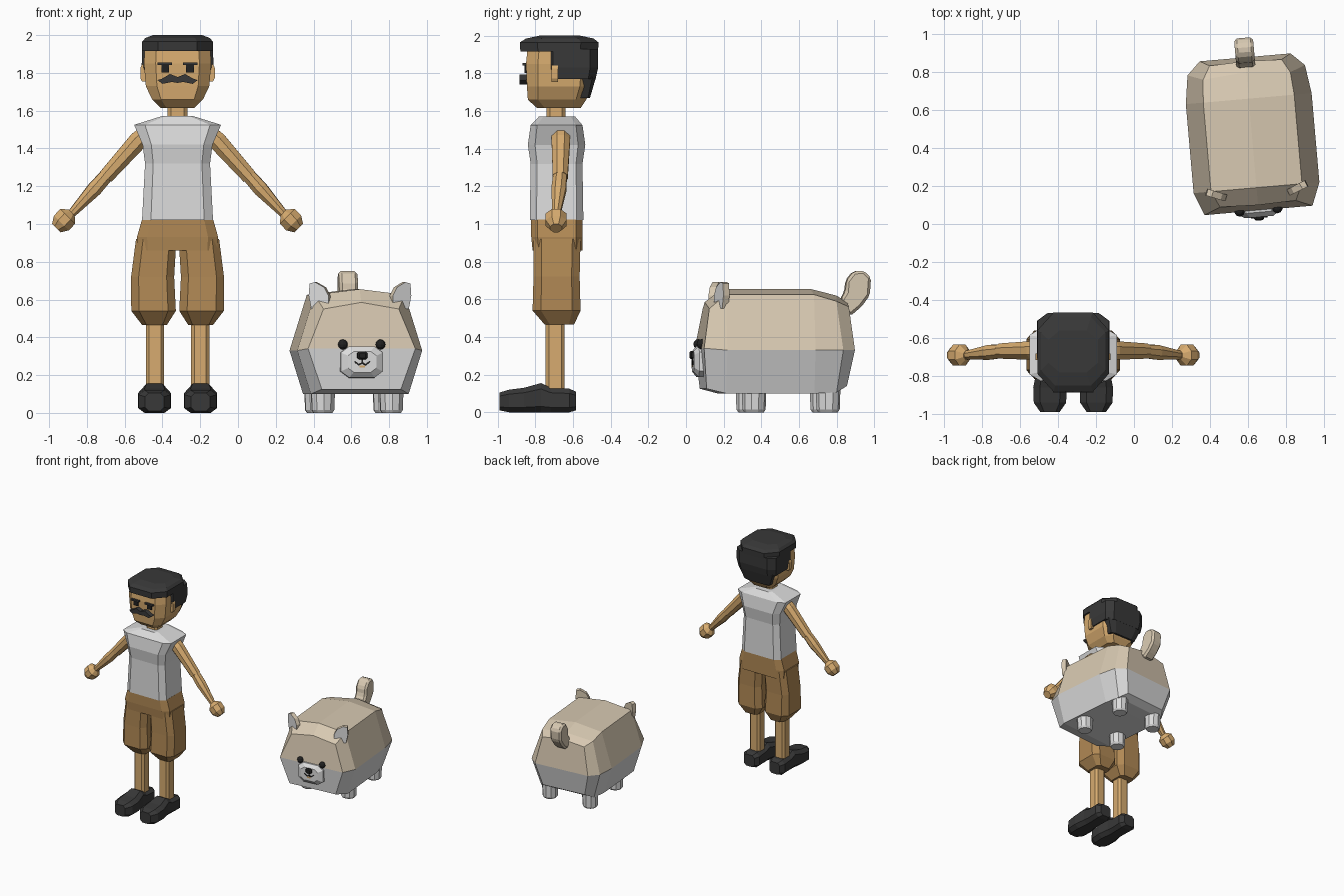
import bpy, bmesh, math
from mathutils import Vector

cube = bpy.data.objects.get("Cube")
if cube:
    bpy.data.objects.remove(cube, do_unlink=True)


def material(name, rgb):
    m = bpy.data.materials.new(name)
    m.use_nodes = True
    m.diffuse_color = (*rgb, 1)
    m.node_tree.nodes["Principled BSDF"].inputs["Base Color"].default_value = (*rgb, 1)
    return m


SKIN = material("tan skin", (0.68, 0.41, 0.16))
SHORTS = material("brown cloth", (0.44, 0.25, 0.09))
WHITE = material("off white", (0.72, 0.72, 0.72))
BEIGE = material("beige fur", (0.68, 0.58, 0.44))
DARK = material("charcoal", (0.04, 0.04, 0.04))
BLACK = material("black", (0.015, 0.015, 0.015))

MAN = Vector((-0.32, -0.69, 0))
DOG = Vector((0.62, 0.47, 0))
DOG_TURN = math.radians(5)


def finish(name, bm, mats, rule=None, bevel=0, dog=False):
    bmesh.ops.recalc_face_normals(bm, faces=bm.faces)
    if bevel:
        bmesh.ops.bevel(bm, geom=bm.edges[:], offset=bevel, segments=1, affect='EDGES')
    bm.normal_update()
    if rule:
        for f in bm.faces:
            f.material_index = rule(f)
    me = bpy.data.meshes.new(name)
    bm.to_mesh(me)
    bm.free()
    for m in mats:
        me.materials.append(m)
    ob = bpy.data.objects.new(name, me)
    bpy.context.collection.objects.link(ob)
    if dog:
        ob.location = DOG
        ob.rotation_euler.z = DOG_TURN
    return ob


def loft(name, rings, *mats, caps=None, **kw):
    """Skin a list of equal rings and close both ends."""
    bm = bmesh.new()
    vs = [[bm.verts.new(p) for p in r] for r in rings]
    n = len(rings[0])
    for a, b in zip(vs, vs[1:]):
        for i in range(n):
            j = (i + 1) % n
            bm.faces.new((a[i], a[j], b[j], b[i]))
    for end in (vs[0], vs[-1]):
        for cap in caps or [range(n)]:
            bm.faces.new([end[i] for i in cap])
    return finish(name, bm, mats, **kw)


def octagon(hu, hv, cu, cv):
    return [(hu, -hv + cv), (hu, hv - cv), (hu - cu, hv), (cu - hu, hv),
            (-hu, hv - cv), (-hu, cv - hv), (cu - hu, -hv), (hu - cu, -hv)]


def level(z, hx, y0, y1, x=MAN.x, cut=0.35):
    """Horizontal chamfered ring."""
    hy = (y1 - y0) / 2
    return [(x + u, (y0 + y1) / 2 + v, z) for u, v in octagon(hx, hy, hx * cut, hy * cut)]


def upright(y, x, hx, z0, z1, cut=0.4):
    """Chamfered ring facing along y."""
    hz = (z1 - z0) / 2
    return [(x + u, y, (z0 + z1) / 2 + v) for u, v in octagon(hx, hz, hx * cut, hz * cut)]


def tube(name, path, radii, mat, n=8, **kw):
    pts = [Vector(p) for p in path]
    rings = []
    for i, p in enumerate(pts):
        d = pts[min(i + 1, len(pts) - 1)] - pts[max(i - 1, 0)]
        q = d.to_track_quat('Z', 'Y')
        rings.append([p + q @ Vector((radii[i] * math.cos(t), radii[i] * math.sin(t), 0))
                      for t in (math.tau * (k + 0.5) / n for k in range(n))])
    return loft(name, rings, mat, **kw)


def prism(name, pts, a, b, *mats, axis='y', **kw):
    put = (lambda p, t: (p[0], t, p[1])) if axis == 'y' else (lambda p, t: (t, p[0], p[1]))
    return loft(name, [[put(p, t) for p in pts] for t in (a, b)], *mats, **kw)


def plate(name, x, z, hx, hz, a, b, mat, **kw):
    return prism(name, [(x - hx, z - hz), (x + hx, z - hz), (x + hx, z + hz), (x - hx, z + hz)],
                 a, b, mat, **kw)


# Man: head, neck and hair
loft("head", [level(1.615, 0.09, -0.79, -0.56), level(1.66, 0.135, -0.84, -0.53),
              level(1.73, 0.168, -0.845, -0.505), level(1.85, 0.178, -0.85, -0.49),
              level(1.95, 0.172, -0.84, -0.49)], SKIN)
loft("neck", [level(1.54, 0.053, -0.74, -0.64), level(1.65, 0.053, -0.74, -0.64)], SKIN)
loft("hair_top", [level(1.915, 0.188, -0.88, -0.467, cut=0.45),
                  level(1.965, 0.188, -0.882, -0.465, cut=0.45),
                  level(1.985, 0.17, -0.85, -0.49, cut=0.45),
                  level(2.0, 0.13, -0.78, -0.56, cut=0.45)], DARK)
loft("hair_back", [level(1.77, 0.18, -0.74, -0.48, cut=0.3),
                   level(1.83, 0.19, -0.75, -0.467, cut=0.3),
                   level(1.93, 0.188, -0.75, -0.467, cut=0.3)], DARK)
loft("hair_nape", [level(1.67, 0.12, -0.57, -0.51), level(1.78, 0.165, -0.59, -0.478)], DARK)

# Man: face
half = [(0, 1.778), (0.04, 1.794), (0.085, 1.768), (0.107, 1.762), (0.08, 1.742), (0.03, 1.752), (0, 1.747)]
outline = half + [(-x, z) for x, z in half[-2:0:-1]]
prism("moustache", [(MAN.x + x, z) for x, z in outline], -0.885, -0.83, DARK)
for s, side in ((-1, "right"), (1, "left")):
    x = MAN.x + s * 0.065
    plate(f"{side}_eye", x, 1.822, 0.021, 0.02, -0.857, -0.83, BLACK)
    plate(f"{side}_brow", x + s * 0.002, 1.848, 0.038, 0.007, -0.868, -0.83, DARK)
    loft(f"{side}_ear", [upright(-0.715, MAN.x + s * 0.175, 0.022, 1.755, 1.845),
                         upright(-0.68, MAN.x + s * 0.175, 0.022, 1.755, 1.845)], SKIN)

# Man: vest and hips
loft("vest", [level(1.02, 0.188, -0.83, -0.545, cut=0.25), level(1.32, 0.172, -0.825, -0.55, cut=0.25),
              level(1.42, 0.185, -0.84, -0.535, cut=0.25), level(1.525, 0.23, -0.825, -0.55, cut=0.25),
              level(1.572, 0.08, -0.78, -0.59, cut=0.25)], WHITE)
loft("shorts_hips", [level(0.86, 0.21, -0.815, -0.55, cut=0.25), level(0.93, 0.215, -0.822, -0.55, cut=0.25),
                     level(1.025, 0.188, -0.822, -0.55, cut=0.25)], SHORTS)

for s, side in ((-1, "right"), (1, "left")):
    at = lambda d: MAN.x + s * d
    # Shorts leg, shin and shoe
    loft(f"{side}_shorts_leg", [level(0.465, 0.065, -0.75, -0.595, at(0.122)),
                                level(0.54, 0.118, -0.815, -0.56, at(0.127)),
                                level(0.72, 0.114, -0.81, -0.565, at(0.132)),
                                level(0.92, 0.107, -0.81, -0.56, at(0.113))], SHORTS)
    loft(f"{side}_shin", [level(0.08, 0.048, -0.745, -0.645, at(0.12)),
                          level(0.5, 0.048, -0.745, -0.645, at(0.12))], SKIN)
    loft(f"{side}_shoe", [upright(y, at(0.122), hx, z0, z1) for y, hx, z0, z1 in (
        (-0.99, 0.05, 0.01, 0.105), (-0.94, 0.085, 0, 0.12), (-0.86, 0.088, 0, 0.13),
        (-0.77, 0.07, 0, 0.155), (-0.72, 0.07, 0, 0.13), (-0.62, 0.075, 0, 0.125),
        (-0.585, 0.05, 0.01, 0.11))], DARK)
    # Arm and hand
    tube(f"{side}_upper_arm", [(at(0.15), -0.665, 1.49), (at(0.21), -0.665, 1.44), (at(0.38), -0.668, 1.25)],
         (0.05, 0.053, 0.043), SKIN)
    tube(f"{side}_forearm", [(at(0.365), -0.668, 1.27), (at(0.44), -0.675, 1.185), (at(0.57), -0.69, 1.045)],
         (0.038, 0.042, 0.022), SKIN)
    tube(f"{side}_hand", [(at(0.56), -0.69, 1.06), (at(0.582), -0.69, 1.04), (at(0.615), -0.69, 1.005),
                          (at(0.642), -0.69, 0.978)], (0.025, 0.06, 0.06, 0.034), SKIN)


# Dog: two-tone body from half sections of top, widest and bottom points
def section(ridge, *pts):
    return [ridge] + list(pts) + [(-x, y, z) for x, y, z in reversed(pts)]


def full(y):
    return section((0, y, 0.655), (0.24, y, 0.625), (0.332, y, 0.33), (0.26, y, 0.1))


loft("dog_body", [
    section((0, -0.372, 0.585), (0.2, -0.365, 0.55), (0.285, -0.4, 0.34), (0.21, -0.38, 0.125)),
    full(-0.28), full(0.19),
    section((0, 0.33, 0.62), (0.23, 0.31, 0.59), (0.31, 0.34, 0.33), (0.24, 0.31, 0.105)),
    section((0, 0.388, 0.585), (0.19, 0.38, 0.56), (0.24, 0.408, 0.33), (0.19, 0.37, 0.14))],
    BEIGE, WHITE, caps=[(0, 1, 2, 5, 6), (2, 3, 4, 5)],
    rule=lambda f: int(f.calc_center_median().z < 0.33), dog=True)

# Dog: legs, eyes and ears
ear = [(0.05, 0.085), (0.02, 0.092), (-0.03, 0.065), (-0.055, 0.02), (-0.055, -0.04), (0.04, -0.05), (0.055, 0.02)]
for s, side in ((-1, "right"), (1, "left")):
    for y, end in ((-0.125, "front"), (0.27, "back")):
        tube(f"dog_{end}_{side}_leg", [(s * 0.182, y, 0), (s * 0.182, y, 0.015), (s * 0.182, y, 0.13)],
             (0.052, 0.062, 0.066), WHITE, n=10, dog=True)
    bm = bmesh.new()
    bmesh.ops.create_uvsphere(bm, u_segments=10, v_segments=6, radius=0.027)
    bmesh.ops.translate(bm, verts=bm.verts, vec=(s * 0.1, -0.397, 0.362))
    finish(f"dog_{side}_eye", bm, [BLACK], dog=True)
    ob = prism(f"dog_{side}_ear", [(s * x, z) for x, z in ear], -0.018, 0.018, WHITE, BEIGE,
               rule=lambda f: int(f.normal.y > -0.9))
    turn = DOG_TURN
    u, v = s * 0.215, -0.3
    ob.location = DOG + Vector((u * math.cos(turn) - v * math.sin(turn),
                                u * math.sin(turn) + v * math.cos(turn), 0.6))
    ob.rotation_euler.z = turn + s * math.radians(22)

# Dog: snout, nose and mouth
loft("dog_snout", [upright(-0.36, 0, 0.115, 0.185, 0.355), upright(-0.41, 0, 0.112, 0.187, 0.352),
                   upright(-0.435, 0, 0.075, 0.215, 0.325)], WHITE, dog=True)
loft("dog_nose", [upright(-0.42, 0, 0.028, 0.28, 0.327), upright(-0.445, 0, 0.026, 0.283, 0.325),
                  upright(-0.453, 0, 0.016, 0.29, 0.318)], BLACK, dog=True)
plate("dog_lip_line", 0, 0.275, 0.004, 0.012, -0.44, -0.43, BLACK, dog=True)
for s, side in ((-1, "right"), (1, "left")):
    lip = [(0, 0.27), (0.018, 0.259), (0.04, 0.276), (0.043, 0.27), (0.02, 0.25), (0, 0.26)]
    prism(f"dog_{side}_lip", [(s * x, z) for x, z in lip], -0.44, -0.43, BLACK, dog=True)
plate("dog_tongue", 0, 0.246, 0.015, 0.006, -0.439, -0.43, SKIN, dog=True)

# Dog: curled tail
tail = [(0.36, 0.55), (0.35, 0.6), (0.375, 0.64), (0.38, 0.7), (0.42, 0.75), (0.475, 0.752),
        (0.512, 0.715), (0.505, 0.62), (0.46, 0.56), (0.4, 0.51)]
prism("dog_tail", tail, -0.05, 0.05, BEIGE, axis='x', bevel=0.015, dog=True)
